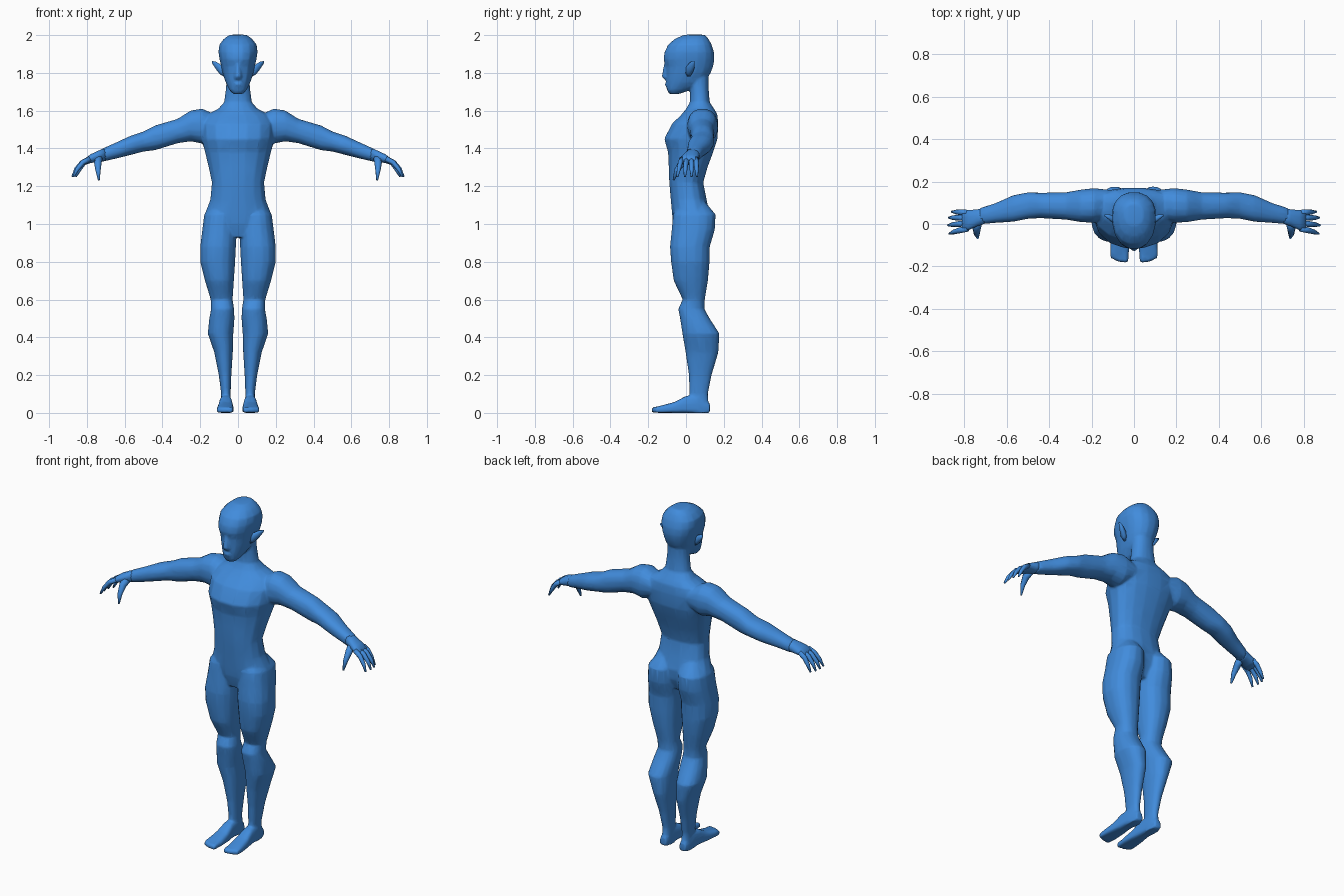
import bpy, bmesh, math
from mathutils import Vector

skin = bpy.data.materials.new("blue_skin")
skin.diffuse_color = (0.053, 0.262, 0.716, 1)


def bridge(bm, rings):
    """Join successive vertex rings and cap both ends."""
    n = len(rings[0])
    for a, b in zip(rings, rings[1:]):
        for i in range(n):
            j = (i + 1) % n
            bm.faces.new((a[i], a[j], b[j], b[i]))
    bm.faces.new(rings[0])
    bm.faces.new(rings[-1])


def loft(bm, axis, sections, n=16, power=0.88, side=1):
    """Sections: (position, a0, a1, b0, b_widest, b1) across the given axis."""
    rings = []
    for pos, a0, a1, b0, bc, b1 in sections:
        ring = []
        for i in range(n):
            t = 2 * math.pi * (i + 0.5) / n
            c, s = math.cos(t), math.sin(t)
            c = math.copysign(abs(c) ** power, c)
            s = math.copysign(abs(s) ** power, s)
            a = (a0 + a1) / 2 + (a1 - a0) / 2 * c
            b = bc + s * ((b1 - bc) if s > 0 else (bc - b0))
            p = {"z": (a, b, pos), "y": (a, pos, b), "x": (pos, a, b)}[axis]
            ring.append(bm.verts.new((p[0] * side, p[1], p[2])))
        rings.append(ring)
    bridge(bm, rings)


def tube(bm, points, radii, side=1, n=8):
    """Tapering round limb through a few points."""
    pts = [Vector((p[0] * side, p[1], p[2])) for p in points]
    rings = []
    for k, p in enumerate(pts):
        d = pts[min(k + 1, len(pts) - 1)] - pts[max(k - 1, 0)]
        q = d.to_track_quat('Z', 'Y')
        rings.append([bm.verts.new(p + q @ Vector((radii[k] * math.cos(2 * math.pi * i / n),
                                                   radii[k] * math.sin(2 * math.pi * i / n), 0)))
                      for i in range(n)])
    bridge(bm, rings)


def finish(bm, name):
    bmesh.ops.recalc_face_normals(bm, faces=bm.faces)
    me = bpy.data.meshes.new(name)
    bm.to_mesh(me)
    bm.free()
    me.materials.append(skin)
    ob = bpy.data.objects.new(name, me)
    bpy.context.collection.objects.link(ob)
    me.shade_smooth()
    return ob


def sym(rows):
    """Expand (z, half_width, front, widest, back) to symmetric sections."""
    return [(z, -w, w, f, c, b) for z, w, f, c, b in rows]


def mid(rows, k=0.5):
    """Insert the widest point between b0 and b1."""
    return [(p, a0, a1, b0, b0 + (b1 - b0) * k, b1) for p, a0, a1, b0, b1 in rows]


torso = sym([(.93, .09, -.05, .03, .09), (1.0, .165, -.07, .04, .12),
             (1.06, .175, -.076, .04, .125), (1.13, .148, -.082, .02, .11),
             (1.22, .14, -.09, .01, .092), (1.30, .157, -.093, .03, .115),
             (1.38, .177, -.097, .05, .145), (1.45, .195, -.118, .07, .168),
             (1.53, .20, -.077, .09, .172), (1.58, .165, -.025, .09, .167),
             (1.61, .105, .0, .085, .15), (1.645, .074, .02, .075, .126),
             (1.72, .064, .022, .07, .12), (1.80, .06, .02, .07, .12)])
head = sym([(1.688, .026, -.088, -.065, -.04), (1.71, .046, -.102, -.05, .03),
            (1.75, .066, -.106, -.01, .10), (1.80, .083, -.107, .02, .132),
            (1.835, .09, -.108, .03, .145), (1.87, .099, -.121, .035, .152),
            (1.91, .105, -.116, .04, .15), (1.95, .10, -.096, .04, .137),
            (1.98, .076, -.06, .04, .12), (2.002, .045, -.01, .045, .1)])
leg = mid([(1.12, .03, .13, -.03, .10), (1.05, .012, .18, -.07, .158),
           (.97, .007, .19, -.077, .154), (.88, .010, .201, -.086, .127),
           (.80, .014, .201, -.08, .126), (.70, .021, .176, -.066, .117),
           (.60, .028, .145, -.018, .10), (.55, .02, .143, -.042, .098),
           (.50, .018, .153, -.032, .126), (.42, .024, .161, -.02, .178),
           (.32, .027, .126, -.003, .172), (.2, .035, .102, .015, .136),
           (.1, .039, .089, .018, .116), (.05, .036, .09, .018, .12),
           (.0, .034, .094, .02, .124)])
foot = mid([(.126, .042, .085, 0, .05), (.06, .034, .096, 0, .095),
            (.0, .030, .10, 0, .09), (-.06, .024, .108, 0, .058),
            (-.12, .022, .113, 0, .042), (-.145, .026, .112, 0, .036)], .3)
arm = mid([(.10, .03, .16, 1.47, 1.57), (.19, .005, .17, 1.425, 1.612),
           (.25, .008, .163, 1.437, 1.602), (.32, .02, .15, 1.427, 1.557),
           (.44, .027, .148, 1.39, 1.522), (.50, .024, .15, 1.383, 1.49),
           (.57, .01, .136, 1.365, 1.467), (.65, .005, .10, 1.345, 1.43),
           (.73, -.002, .074, 1.327, 1.394)])

# Body: head, torso, arms, legs and feet blended into one skin
bm = bmesh.new()
loft(bm, "z", torso)
loft(bm, "z", head)
# nose and lips
loft(bm, "z", sym([(1.765, .02, -.115, -.10, -.08), (1.78, .022, -.13, -.10, -.08),
                   (1.85, .009, -.117, -.10, -.08)]), 8)
loft(bm, "z", sym([(1.728, .02, -.106, -.09, -.07), (1.738, .028, -.116, -.09, -.07),
                   (1.75, .018, -.108, -.09, -.07)]), 8)
for s in (1, -1):
    loft(bm, "z", leg, side=s)
    loft(bm, "y", foot, power=.6, side=s)
    loft(bm, "x", arm, side=s)
    # toes, big toe innermost
    for x, y, r in ((.042, -.181, .017), (.067, -.179, .011), (.085, -.172, .011), (.102, -.162, .010)):
        loft(bm, "y", mid([(-.12, x - r, x + r, 0, .036), (y + .012, x - r, x + r, 0, .033),
                           (y, x - r * .7, x + r * .7, .002, .026)]), 8, .7, s)
body = finish(bm, "body")
bpy.context.view_layer.objects.active = body
body.select_set(True)
m = body.modifiers.new("blend", "REMESH")
m.mode, m.voxel_size, m.use_smooth_shade = 'VOXEL', 0.006, True
m = body.modifiers.new("soften", "SMOOTH")
m.factor, m.iterations = 0.5, 8
m = body.modifiers.new("reduce", "DECIMATE")
m.ratio = 0.08
for name in ("blend", "soften", "reduce"):
    bpy.ops.object.modifier_apply(modifier=name)

for s, label in ((1, "left"), (-1, "right")):
    # Hand: palm, four curled fingers, thumb
    bm = bmesh.new()
    loft(bm, "x", mid([(.70, .002, .078, 1.334, 1.405), (.74, -.012, .07, 1.328, 1.389),
                       (.78, -.03, .067, 1.322, 1.37), (.812, -.034, .064, 1.312, 1.346)]), 12, side=s)
    for y0, y1, reach in ((.053, .058, -.018), (.029, .03, -.003), (.003, -.006, .0), (-.022, -.046, -.006)):
        tube(bm, [(.785, y0, 1.345), (.825 + reach * .5, (y0 * 2 + y1) / 3, 1.325),
                  (.857 + reach, (y0 + y1 * 2) / 3, 1.29), (.877 + reach, y1, 1.25)],
             [.014, .0135, .011, .005], s)
    tube(bm, [(.735, .02, 1.355), (.742, -.02, 1.325), (.741, -.048, 1.285), (.737, -.066, 1.232)],
         [.022, .02, .014, .005], s)
    finish(bm, label + "_hand")
    # Pointed ear
    bm = bmesh.new()
    loft(bm, "x", mid([(.07, -.005, .03, 1.775, 1.835), (.095, .0, .04, 1.79, 1.848),
                       (.115, .016, .046, 1.815, 1.86), (.138, .036, .046, 1.852, 1.864)]), 8, side=s)
    finish(bm, label + "_ear")
